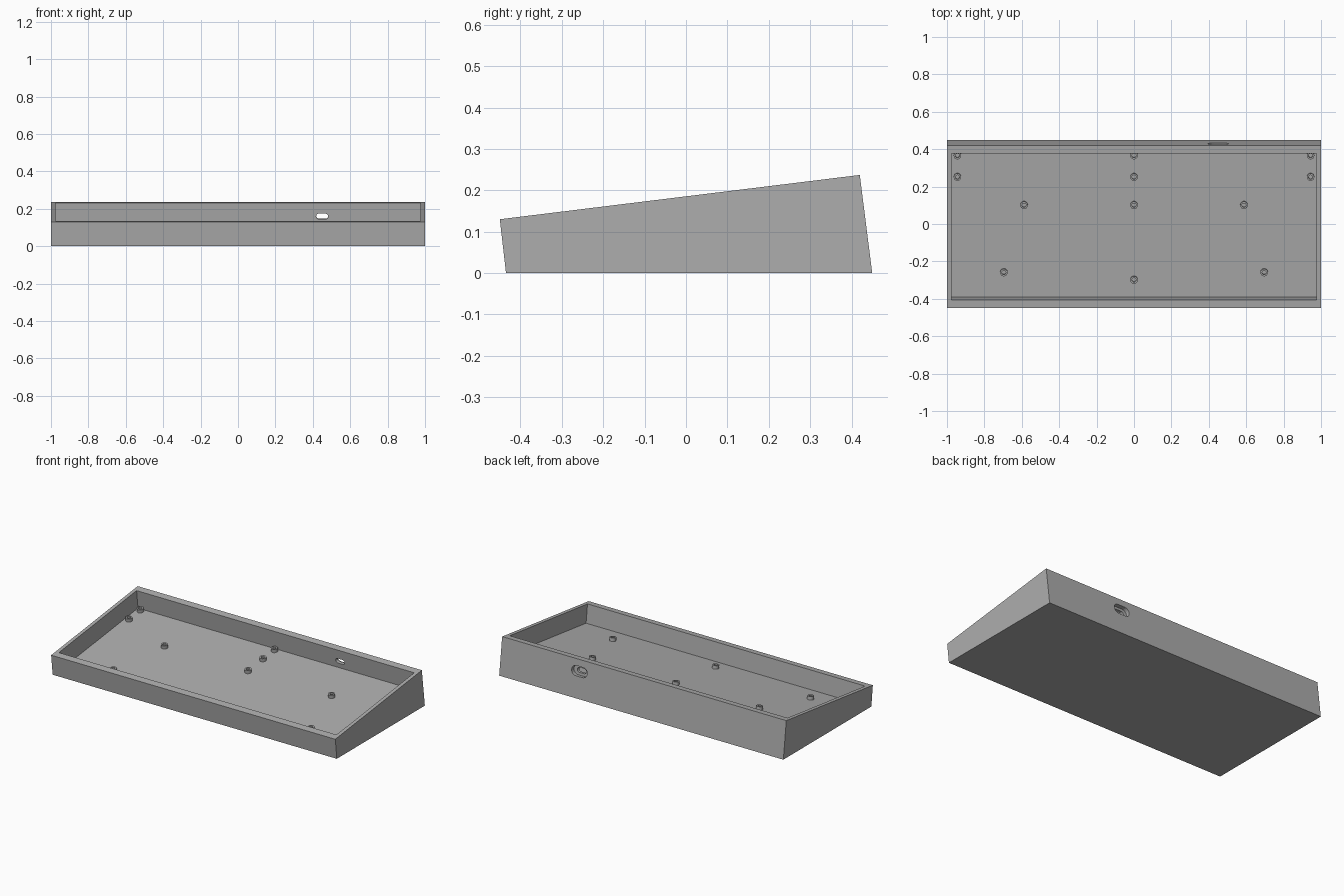
import bpy, bmesh, math
from mathutils import Matrix, Vector

cube = bpy.data.objects.get("Cube")
if cube:
    bpy.data.objects.remove(cube, do_unlink=True)

GREY = (0.42, 0.42, 0.42, 1)
grey = bpy.data.materials.new("plain grey")
grey.use_nodes = True
grey.diffuse_color = GREY
grey.node_tree.nodes["Principled BSDF"].inputs["Base Color"].default_value = GREY

# Tilted frame: origin on the front top edge, y runs up the slope, z is the rim normal
TILT = math.atan2(0.107, 0.87)
FRAME = Matrix.Translation((0, -0.45, 0.13)) @ Matrix.Rotation(TILT, 4, 'X')
LENGTH, WALL, DEPTH = 0.877, 0.045, 0.118
BOSS_H, BOSS_R, HOLE_R = 0.021, 0.02, 0.011


def finish(name, bm, matrix=None):
    bmesh.ops.recalc_face_normals(bm, faces=bm.faces)
    mesh = bpy.data.meshes.new(name)
    bm.to_mesh(mesh)
    bm.free()
    mesh.materials.append(grey)
    obj = bpy.data.objects.new(name, mesh)
    bpy.context.collection.objects.link(obj)
    if matrix:
        obj.matrix_world = matrix
    return obj


def prism(name, outline, along, matrix=None):
    """Extrude a closed outline of 3D points along a vector."""
    bm = bmesh.new()
    face = bm.faces.new([bm.verts.new(p) for p in outline])
    ext = bmesh.ops.extrude_face_region(bm, geom=[face])
    moved = [g for g in ext["geom"] if isinstance(g, bmesh.types.BMVert)]
    bmesh.ops.translate(bm, verts=moved, vec=along)
    return finish(name, bm, matrix)


def stadium(x, y, z, width, height, steps=10):
    """Slot outline with round ends, in the plane of the back wall."""
    r = height / 2
    points = []
    for side in (1, -1):
        for i in range(steps + 1):
            a = -math.pi / 2 + math.pi * i / steps
            points.append((x + side * (width / 2 - r + r * math.cos(a)), y,
                           z + side * r * math.sin(a)))
    return points


def cut(target, cutter):
    mod = target.modifiers.new(cutter.name, 'BOOLEAN')
    mod.operation = 'DIFFERENCE'
    mod.solver = 'EXACT'
    mod.object = cutter
    cutter.hide_render = True
    cutter.hide_viewport = True


# Wedge-shaped case body
side = [(-0.435, 0), (0.45, 0), (0.42, 0.237), (-0.45, 0.13)]
body = prism("case_body", [(-1, y, z) for y, z in side], (2, 0, 0))

# Open tray, square to the sloping rim
tray = [(-0.977, WALL, -DEPTH), (0.977, WALL, -DEPTH),
        (0.977, LENGTH - WALL, -DEPTH), (-0.977, LENGTH - WALL, -DEPTH)]
cut(body, prism("tray_cutter", tray, (0, 0, 0.3), FRAME))

# Cable port: wide outer recess and a small slot through the wall
PORT_X, PORT_Z = 0.45, -0.073
cut(body, prism("port_recess_cutter",
                stadium(PORT_X, LENGTH - 0.025, PORT_Z, 0.11, 0.062), (0, 0.1, 0), FRAME))
cut(body, prism("port_slot_cutter",
                stadium(PORT_X, LENGTH - 0.1, PORT_Z, 0.064, 0.03), (0, 0.15, 0), FRAME))

# Hollow screw bosses on the tray floor
spots = [(x, y) for x in (-0.944, 0, 0.944) for y in (0.365, 0.25)]
spots += [(x, 0.1) for x in (-0.588, 0, 0.588)]
spots += [(-0.696, -0.26), (0.696, -0.26), (0, -0.3)]
top_shift = (DEPTH - BOSS_H) * math.sin(TILT)
bosses = []
for i, (x, y) in enumerate(spots):
    bm = bmesh.new()
    bmesh.ops.create_cone(bm, cap_ends=True, segments=28, radius1=BOSS_R,
                          radius2=BOSS_R, depth=BOSS_H)
    bm.faces.ensure_lookup_table()
    top = max(bm.faces, key=lambda f: f.calc_center_median().z)
    bmesh.ops.inset_region(bm, faces=[top], thickness=BOSS_R - HOLE_R)
    ext = bmesh.ops.extrude_face_region(bm, geom=[top])
    moved = [g for g in ext["geom"] if isinstance(g, bmesh.types.BMVert)]
    bmesh.ops.translate(bm, verts=moved, vec=(0, 0, -BOSS_H * 0.95))
    if top.is_valid:
        bmesh.ops.delete(bm, geom=[top], context='FACES_ONLY')
    v = (y + 0.45 - top_shift) / math.cos(TILT)
    place = Matrix.Translation(Vector((x, v, BOSS_H / 2 - DEPTH)))
    bosses.append(finish(f"screw_boss_{i + 1}", bm, FRAME @ place))

# Smooth the round bosses, keep their rims sharp
bpy.ops.object.select_all(action='DESELECT')
for boss in bosses:
    boss.select_set(True)
bpy.context.view_layer.objects.active = bosses[0]
bpy.ops.object.shade_smooth_by_angle(angle=math.radians(35))
